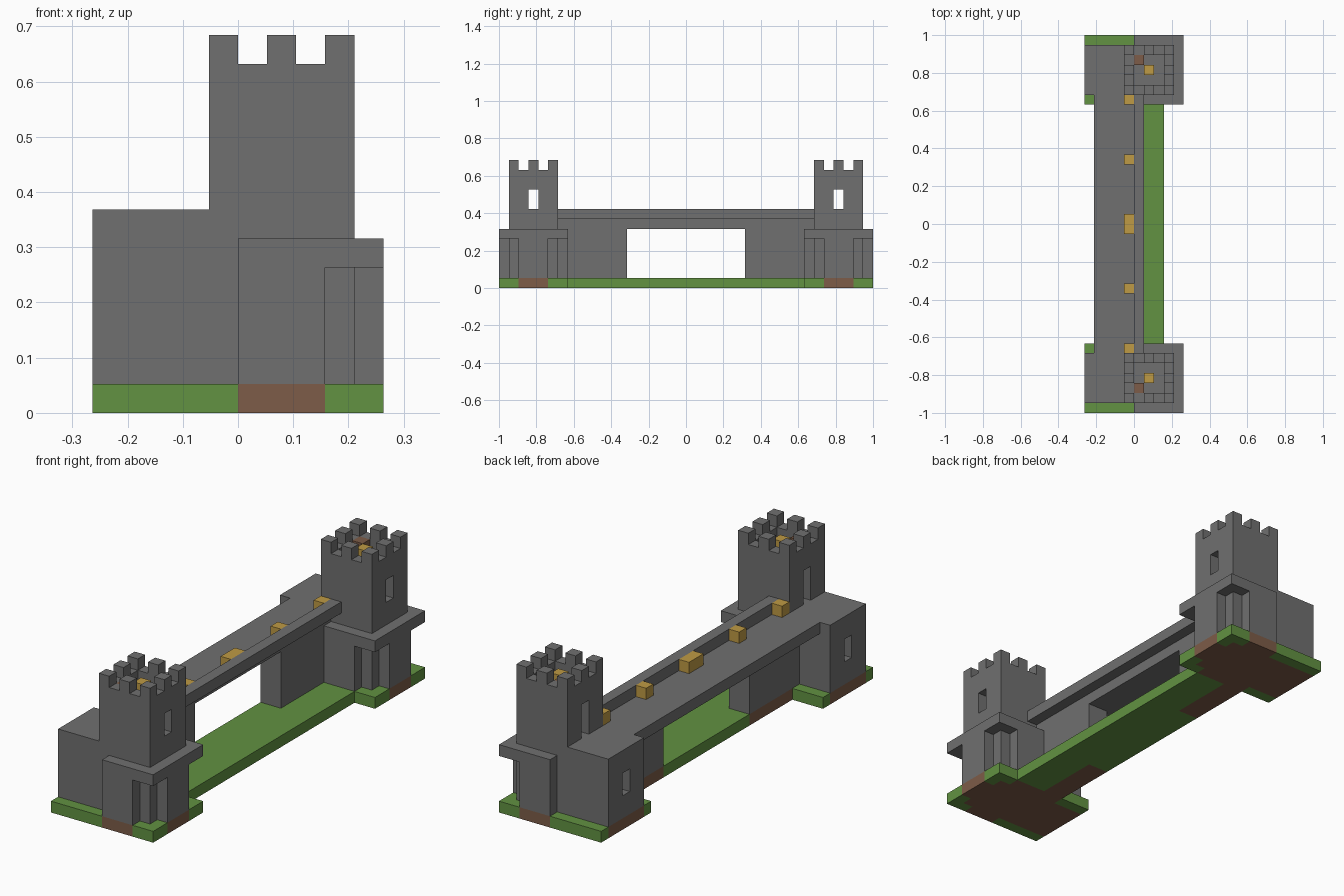
import bpy
import bmesh
from mathutils import Matrix, Vector

U = 1 / 19  # one block

old = bpy.data.objects.get("Cube")
if old:
    bpy.data.objects.remove(old, do_unlink=True)


def material(name, rgb):
    m = bpy.data.materials.new(name)
    m.use_nodes = True
    m.diffuse_color = (*rgb, 1)
    m.node_tree.nodes["Principled BSDF"].inputs["Base Color"].default_value = (*rgb, 1)
    return m


STONE = material("stone grey", (0.16, 0.16, 0.16))
GRASS = material("grass green", (0.122, 0.287, 0.054))
EARTH = material("earth brown", (0.205, 0.107, 0.065))
LAMP = material("lamp yellow", (0.52, 0.325, 0.058))


def blocks(name, mat, ranges, side=1):
    """One object made of boxes, each given as x0, x1, y0, y1, z0, z1 in blocks."""
    bm = bmesh.new()
    for x0, x1, y0, y1, z0, z1 in ranges:
        y0, y1 = sorted((y0 * side, y1 * side))
        centre = Vector((x0 + x1, y0 + y1, z0 + z1)) * U / 2
        size = Vector((x1 - x0, y1 - y0, z1 - z0)) * U
        bmesh.ops.create_cube(bm, size=1, matrix=Matrix.Translation(centre) @ Matrix.Diagonal((*size, 1)))
    mesh = bpy.data.meshes.new(name)
    bm.to_mesh(mesh)
    bm.free()
    mesh.materials.append(mat)
    ob = bpy.data.objects.new(name, mesh)
    bpy.context.collection.objects.link(ob)
    return ob


def carve(ob, ranges, side):
    """Cut boxes out of an object, then drop the cutters."""
    for r in ranges:
        cutter = blocks("cutter", STONE, [r], side)
        cutter.hide_render = True
        mod = ob.modifiers.new("cut", "BOOLEAN")
        mod.operation = "DIFFERENCE"
        mod.solver = "EXACT"
        mod.object = cutter
        bpy.context.view_layer.objects.active = ob
        bpy.ops.object.modifier_apply(modifier=mod.name)
        bpy.data.objects.remove(cutter, do_unlink=True)


# Ground strip under the bridge
blocks("middle_grass", GRASS, [(-2, 3, -6, 6, 0, 1)])

# Bridge deck, parapet and lamps
blocks("bridge_deck", STONE, [(-4, 0, -13, 13, 6, 7)])
blocks("bridge_parapet", STONE, [(0, 1, -13, 13, 7, 8)])
blocks("middle_lamp", LAMP, [(-1, 0, -1, 1, 7, 8)])

for side, end in ((-1, "front"), (1, "back")):
    # Ground: earth under the walls, grass around them
    earth_rows = [(12, 13, -2, 3), (13, 14, -5, 4), (14, 17, -5, 5), (17, 18, -5, 4), (18, 19, 0, 3)]
    earth = [(-2, 0, 6, 12, 0, 1)]
    grass = [(0, 3, 6, 12, 0, 1)]
    for y0, y1, x0, x1 in earth_rows:
        earth.append((x0, x1, y0, y1, 0, 1))
        if x0 > -5:
            grass.append((-5, x0, y0, y1, 0, 1))
        if x1 < 5:
            grass.append((x1, 5, y0, y1, 0, 1))
    blocks(end + "_earth", EARTH, earth, side)
    blocks(end + "_grass", GRASS, grass, side)

    # Bridge pier
    blocks(end + "_pier", STONE, [(-2, 0, 6, 13, 1, 6)], side)

    # Gatehouse with a window in its outer wall
    house = blocks(end + "_gatehouse", STONE, [(-5, 0, 13, 18, 1, 7)], side)
    carve(house, [(-4, -1, 14, 17, 1.02, 6), (-6, -3, 15, 16, 3, 5)], side)

    # Stepped round tower foot and the square ledge on it
    blocks(end + "_tower_foot", STONE,
           [(0, 3, 12, 19, 1, 5), (-1, 4, 13, 18, 1, 5), (-1, 5, 14, 17, 1, 5)], side)
    blocks(end + "_tower_ledge", STONE, [(0, 5, 12, 19, 5, 6)], side)

    # Hollow tower with sunken roof, through window and roof door
    tower = blocks(end + "_tower", STONE, [(-1, 4, 13, 18, 6, 12)], side)
    carve(tower, [(0, 3, 14, 17, 7, 10), (0, 3, 14, 17, 11, 13),
                  (-2, 5, 15, 16, 8, 10), (-2, 1, 15, 16, 7, 10)], side)

    # Battlements
    merlons = [(x, x + 1, y, y + 1, 12, 13)
               for x in (-1, 1, 3) for y in (13, 15, 17) if (x, y) != (1, 15)]
    blocks(end + "_merlons", STONE, merlons, side)

    # Roof lamp, ladder and bridge lamps
    blocks(end + "_roof_lamp", LAMP, [(1, 2, 15, 16, 11, 12)], side)
    blocks(end + "_ladder", EARTH, [(0, 1, 16, 17, 7, 12)], side)
    blocks(end + "_bridge_lamps", LAMP, [(-1, 0, y, y + 1, 7, 8) for y in (6, 12)], side)
